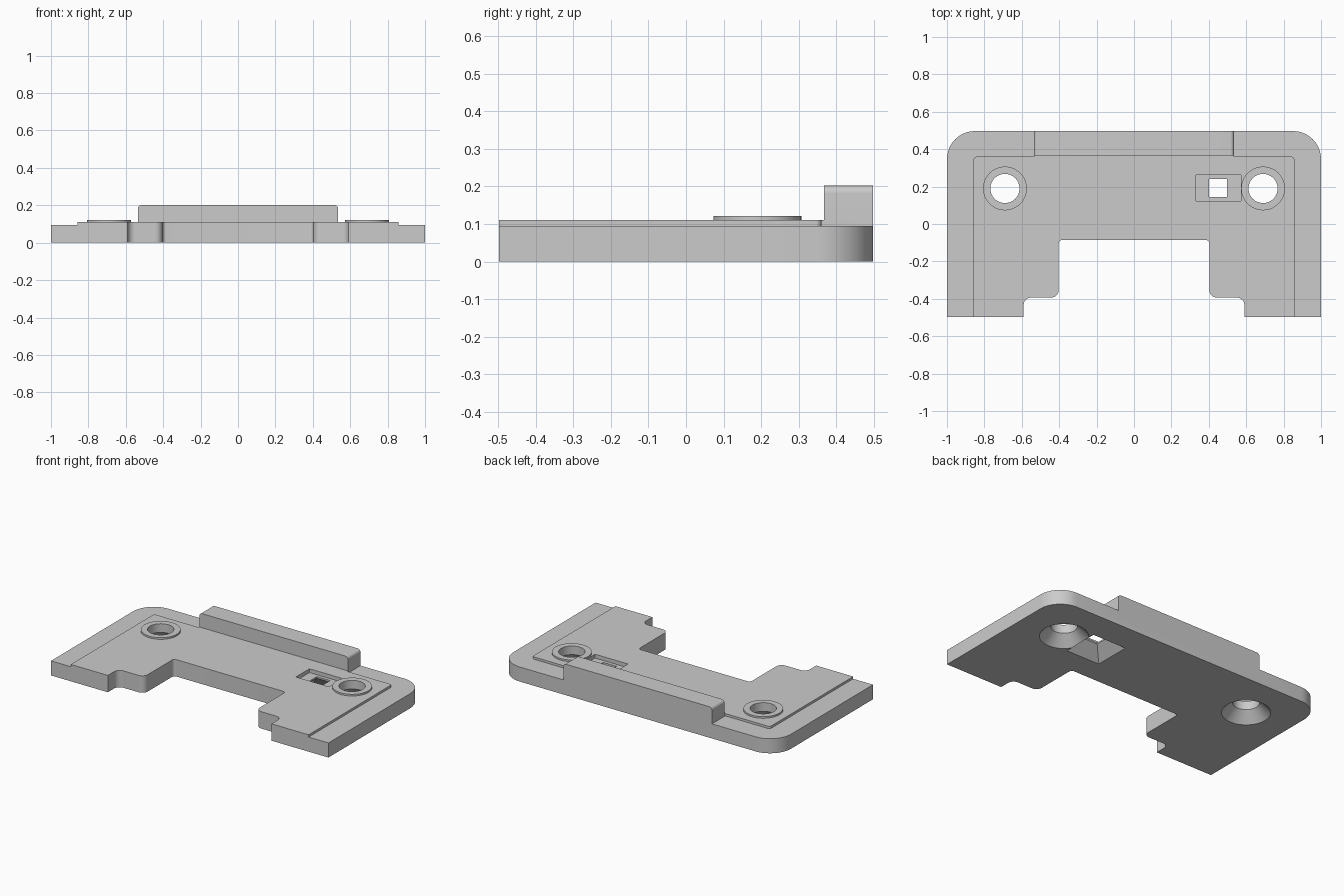
import bpy, bmesh, math
from mathutils import Vector, Matrix

cube = bpy.data.objects.get("Cube")
if cube:
    bpy.data.objects.remove(cube, do_unlink=True)

grey = bpy.data.materials.new("plain_grey")
grey.use_nodes = True
grey.diffuse_color = (0.6, 0.6, 0.6, 1)
grey.node_tree.nodes["Principled BSDF"].inputs["Base Color"].default_value = (0.6, 0.6, 0.6, 1)


def to_object(name, bm):
    bmesh.ops.recalc_face_normals(bm, faces=bm.faces[:])
    mesh = bpy.data.meshes.new(name)
    bm.to_mesh(mesh)
    bm.free()
    mesh.materials.append(grey)
    ob = bpy.data.objects.new(name, mesh)
    bpy.context.collection.objects.link(ob)
    return ob


def fillet(corners, steps=10):
    """Outline from (x, y, radius) corners, rounding those with a radius."""
    out = []
    for i, (x, y, r) in enumerate(corners):
        p = Vector((x, y))
        if not r:
            out.append(p)
            continue
        a = (Vector(corners[i - 1][:2]) - p).normalized()
        b = (Vector(corners[(i + 1) % len(corners)][:2]) - p).normalized()
        centre = p + (a + b) * r
        for k in range(steps + 1):
            t = k / steps * math.pi / 2
            out.append(centre - b * r * math.cos(t) - a * r * math.sin(t))
    return out


def mirrored(half):
    """Close a right-hand half outline with its mirror image."""
    return half + [(-x, y, r) for x, y, r in reversed(half)]


def prism(name, corners, low, high, upright=False):
    bm = bmesh.new()
    face = bm.faces.new([bm.verts.new((p.x, p.y, low)) for p in fillet(corners)])
    top = bmesh.ops.extrude_face_region(bm, geom=[face])["geom"]
    verts = [v for v in top if isinstance(v, bmesh.types.BMVert)]
    bmesh.ops.translate(bm, vec=(0, 0, high - low), verts=verts)
    if upright:  # outline lies in x-z, depth runs along -y
        bmesh.ops.rotate(bm, matrix=Matrix.Rotation(math.pi / 2, 3, 'X'), verts=bm.verts[:])
    return to_object(name, bm)


def cone(name, x, y, low, high, r1, r2, sides=48):
    bm = bmesh.new()
    spot = Matrix.Translation((x, y, (low + high) / 2))
    if sides == 4:  # square section: radii are half widths
        spot = spot @ Matrix.Rotation(math.pi / 4, 4, 'Z')
        r1, r2 = r1 * math.sqrt(2), r2 * math.sqrt(2)
    bmesh.ops.create_cone(bm, cap_ends=True, segments=sides, radius1=r1, radius2=r2,
                          depth=high - low, matrix=spot)
    return to_object(name, bm)


def combine(body, tool, operation):
    bpy.context.view_layer.objects.active = body
    mod = body.modifiers.new(tool.name, 'BOOLEAN')
    mod.operation, mod.solver, mod.object = operation, 'EXACT', tool
    bpy.ops.object.modifier_apply(modifier=mod.name)
    bpy.data.objects.remove(tool, do_unlink=True)


BACK, FRONT = 0.497, -0.497
HOLE_X, HOLE_Y = 0.69, 0.19
WIN_X, WIN_Y = 0.448, 0.192

# Base plate with large rounded rear corners
body = prism("bracket_plate", mirrored([(1, -0.6, 0), (1, BACK, 0.15)]), 0, 0.095)

# Raised panel, rear rail and screw bosses
combine(body, prism("raised_panel", mirrored([(0.857, -0.6, 0), (0.857, 0.36, 0.015)]),
                    0.05, 0.11), 'UNION')
combine(body, prism("rear_rail", mirrored([(0.535, 0.04, 0), (0.535, 0.202, 0.02)]),
                    -BACK, -0.367, upright=True), 'UNION')
# Fill the narrow strip between panel and rail
combine(body, prism("rail_foot", mirrored([(0.535, 0.3, 0), (0.535, 0.4, 0)]),
                    0.06, 0.11), 'UNION')
for s in (-1, 1):
    combine(body, cone("screw_boss", s * HOLE_X, HOLE_Y, 0.07, 0.121, 0.117, 0.117), 'UNION')

# Stepped notch and straight front edge
notch = mirrored([(1.2, -0.7, 0), (1.2, FRONT, 0), (0.59, FRONT, 0), (0.59, -0.393, 0.04),
                  (0.403, -0.393, 0.04), (0.403, -0.085, 0.02)])
combine(body, prism("notch_cutter", notch, -0.1, 0.3), 'DIFFERENCE')

# Screw holes, countersunk from below
for s in (-1, 1):
    x = s * HOLE_X
    combine(body, cone("hole_cutter", x, HOLE_Y, -0.1, 0.3, 0.078, 0.078), 'DIFFERENCE')
    combine(body, cone("sink_cutter", x, HOLE_Y, -0.01, 0.065, 0.153, 0.078), 'DIFFERENCE')

# Square window: shallow recess on top, tapered funnel beneath
recess = [(0.332, 0.122, 0), (0.571, 0.122, 0), (0.571, 0.262, 0), (0.332, 0.262, 0)]
combine(body, prism("recess_cutter", recess, 0.085, 0.3), 'DIFFERENCE')
combine(body, cone("window_cutter", WIN_X, WIN_Y, -0.1, 0.3, 0.048, 0.048, 4), 'DIFFERENCE')
combine(body, cone("funnel_cutter", WIN_X, WIN_Y, -0.01, 0.075, 0.13, 0.048, 4), 'DIFFERENCE')

# Smooth the curved walls, keep the edges crisp
bpy.ops.object.select_all(action='DESELECT')
body.select_set(True)
bpy.context.view_layer.objects.active = body
bpy.ops.object.shade_smooth_by_angle(angle=math.radians(30))
